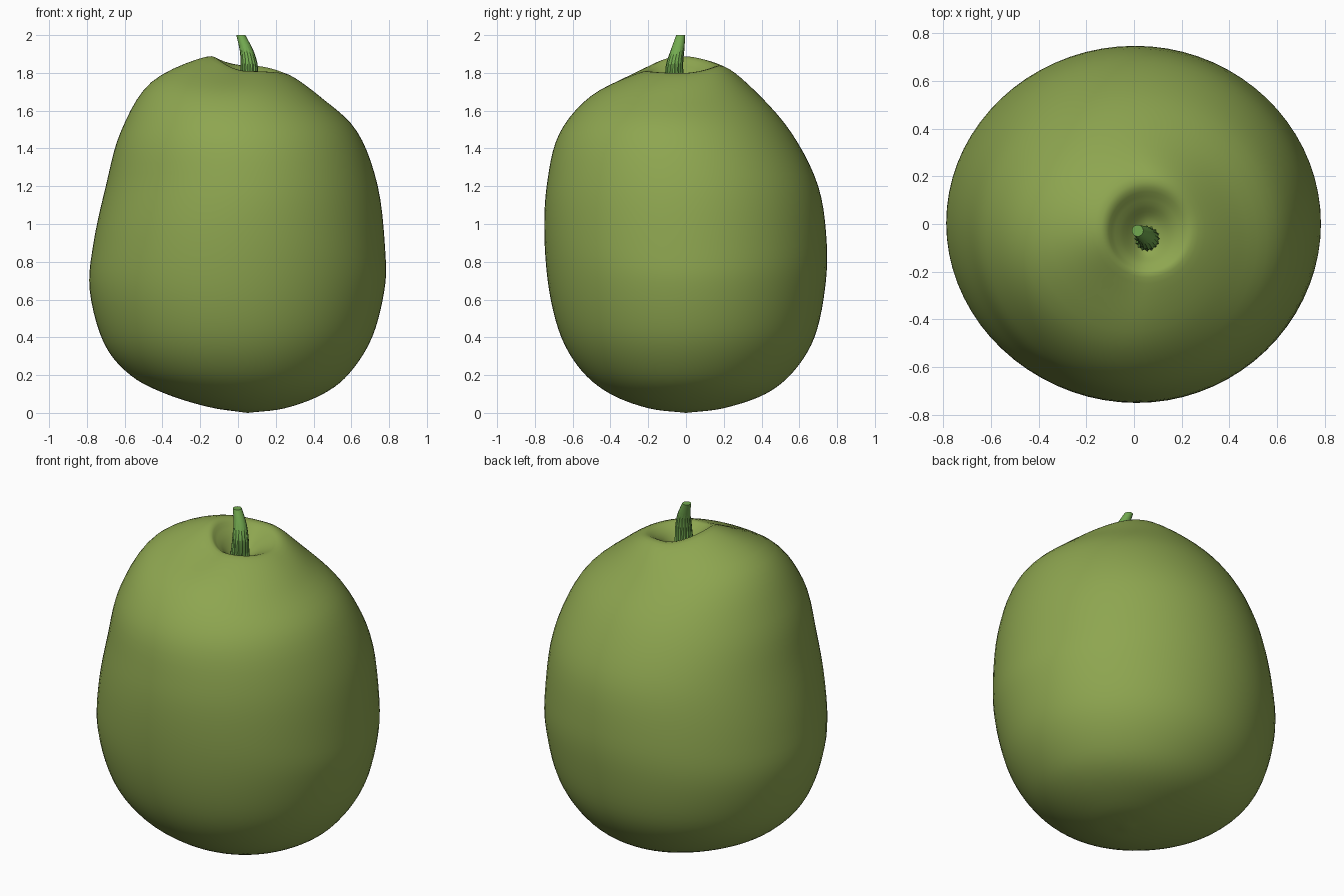
import bpy, bmesh
from math import cos, sin, pi
from mathutils import Vector

if "Cube" in bpy.data.objects:
    bpy.data.objects.remove(bpy.data.objects["Cube"])

# Meridian profiles (offset, height) from base to dimple floor, one per side
RIGHT = [(.05, 0), (.25, .025), (.45, .10), (.59, .21), (.71, .40), (.775, .65), (.78, .85),
         (.74, 1.2), (.63, 1.49), (.44, 1.67), (.27, 1.79), (.19, 1.785), (.11, 1.74), (.05, 1.72)]
LEFT = [(.05, 0), (-.15, .03), (-.38, .10), (-.57, .20), (-.71, .37), (-.785, .65), (-.765, .9),
        (-.70, 1.2), (-.62, 1.49), (-.46, 1.75), (-.17, 1.885), (-.08, 1.84), (0, 1.75), (.05, 1.72)]
FRONT = [(0, 0), (-.2, .025), (-.40, .10), (-.55, .22), (-.66, .40), (-.725, .65), (-.75, .95),
         (-.735, 1.22), (-.67, 1.48), (-.5, 1.68), (-.25, 1.80), (-.18, 1.795), (-.12, 1.74), (-.06, 1.72)]
BACK = [(0, 0), (.2, .025), (.42, .10), (.57, .22), (.68, .40), (.735, .65), (.745, .9),
        (.70, 1.2), (.56, 1.48), (.37, 1.70), (.2, 1.835), (.1, 1.80), (.02, 1.74), (-.06, 1.72)]


def spline(points, steps):
    """Catmull-Rom samples through the points."""
    p = [Vector(q) for q in points]
    p = [2 * p[0] - p[1]] + p + [2 * p[-1] - p[-2]]
    out = []
    for i in range(1, len(p) - 2):
        a, b, c, d = p[i - 1:i + 3]
        for s in range(steps):
            t = s / steps
            out.append(.5 * (2 * b + (c - a) * t + (2 * a - 5 * b + 4 * c - d) * t * t
                             + (3 * b - a - 3 * c + d) * t ** 3))
    return out + [p[-2]]


def loft(name, rings, color, angle):
    """Skin closed rings of points, cap both ends, shade and colour."""
    bm = bmesh.new()
    loops = [[bm.verts.new(co) for co in ring] for ring in rings]
    n = len(loops[0])
    for a, b in zip(loops, loops[1:]):
        for i in range(n):
            j = (i + 1) % n
            bm.faces.new((a[i], a[j], b[j], b[i]))
    bm.faces.new(loops[0][::-1])
    bm.faces.new(loops[-1])
    bmesh.ops.remove_doubles(bm, verts=bm.verts, dist=1e-5)
    bmesh.ops.recalc_face_normals(bm, faces=bm.faces)
    mesh = bpy.data.meshes.new(name)
    bm.to_mesh(mesh)
    bm.free()
    obj = bpy.data.objects.new(name, mesh)
    bpy.context.collection.objects.link(obj)
    mat = bpy.data.materials.new(name + "_color")
    mat.diffuse_color = color
    mat.use_nodes = True
    mat.node_tree.nodes["Principled BSDF"].inputs["Base Color"].default_value = mat.diffuse_color
    mesh.materials.append(mat)
    bpy.ops.object.select_all(action='DESELECT')
    obj.select_set(True)
    bpy.context.view_layer.objects.active = obj
    bpy.ops.object.shade_smooth_by_angle(angle=angle)
    return obj


# Fruit body: elliptical rings spanning the four profiles
N = 72
rings = []
for r, l, f, b in zip(*(spline(s, 5) for s in (RIGHT, LEFT, FRONT, BACK))):
    ring = []
    for k in range(N):
        c, s = cos(2 * pi * k / N), sin(2 * pi * k / N)
        zx, zy = (r if c > 0 else l).y, (b if s > 0 else f).y
        ring.append(((r.x + l.x) / 2 + c * (r.x - l.x) / 2,
                     (b.x + f.x) / 2 + s * (b.x - f.x) / 2,
                     max(0, c * c * zx + s * s * zy)))
    rings.append(ring)
loft("fruit_body", rings, (.27, .38, .08, 1), pi)

# Stem: tapered fluted tube bending to the left (x, y, z, radius)
stem_path = [(.05, -.06, 1.69, .058), (.058, -.062, 1.78, .05), (.058, -.06, 1.85, .045),
             (.045, -.045, 1.92, .036), (.015, -.028, 2.0, .024)]
M = 32
stem_rings = []
for x, y, z, rad in spline(stem_path, 3):
    flute = .16 * max(0, (2.0 - z) / .3)
    stem_rings.append([(x + rad * (1 - flute * (k % 2)) * cos(2 * pi * k / M),
                        y + rad * (1 - flute * (k % 2)) * sin(2 * pi * k / M), z)
                       for k in range(M)])
loft("stem", stem_rings, (.17, .40, .08, 1), pi / 6)
